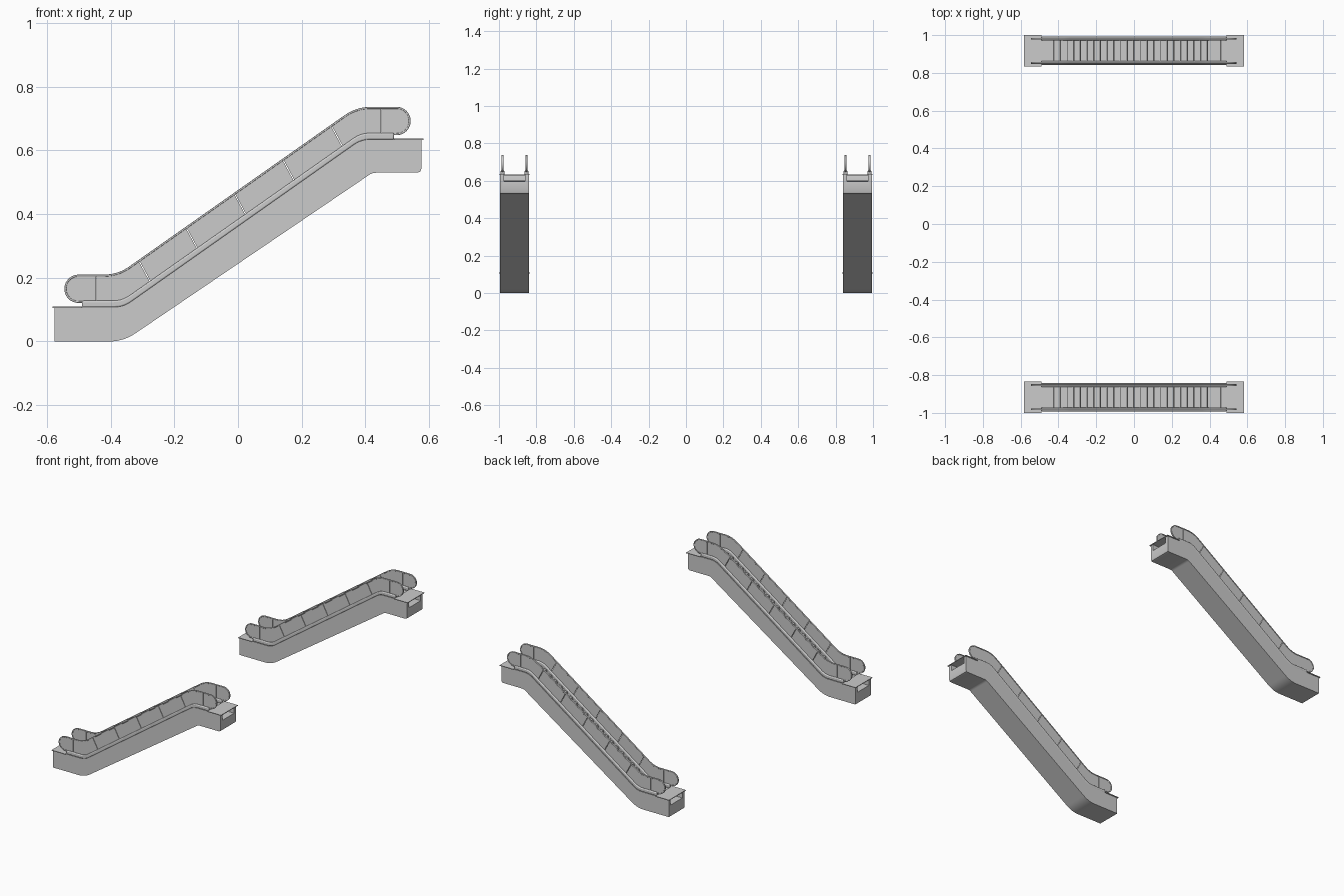
import bpy, bmesh, math
from mathutils import Vector

if "Cube" in bpy.data.objects:
    bpy.data.objects.remove(bpy.data.objects["Cube"])


def rounded(pts, n=7):
    """Open polyline from (x, z, tangent length), with curved corners."""
    out = []
    for i, (x, z, d) in enumerate(pts):
        p = Vector((x, z))
        if d == 0:
            out.append(p)
            continue
        a = p + (Vector(pts[i - 1][:2]) - p).normalized() * d
        b = p + (Vector(pts[i + 1][:2]) - p).normalized() * d
        for k in range(n + 1):
            t = k / n
            out.append(a * (1 - t) ** 2 + p * 2 * t * (1 - t) + b * t * t)
    return out


def height(path, x):
    for a, b in zip(path, path[1:]):
        if a.x <= x <= b.x:
            return a.y + (b.y - a.y) * (x - a.x) / max(b.x - a.x, 1e-9)
    return path[0].y if x < path[0].x else path[-1].y


def finish(name, bm, bevel=0):
    bmesh.ops.recalc_face_normals(bm, faces=bm.faces)
    me = bpy.data.meshes.new(name)
    bm.to_mesh(me)
    bm.free()
    ob = bpy.data.objects.new(name, me)
    bpy.context.collection.objects.link(ob)
    if bevel:
        m = ob.modifiers.new("bevel", 'BEVEL')
        m.width, m.segments, m.limit_method = bevel, 3, 'ANGLE'
        m.angle_limit = math.radians(50)
    return ob


def prism(name, polys, yc, half, bevel=0):
    """Extrude side-view outlines across y."""
    bm = bmesh.new()
    for poly in polys:
        f = [bm.verts.new((p[0], yc - half, p[1])) for p in poly]
        b = [bm.verts.new((p[0], yc + half, p[1])) for p in poly]
        bm.faces.new(f)
        bm.faces.new(b[::-1])
        for i in range(len(f)):
            j = (i + 1) % len(f)
            bm.faces.new((f[i], b[i], b[j], f[j]))
    return finish(name, bm, bevel)


# Side-view guide lines
body_low = rounded([(-.577, 0, 0), (-.36, 0, .045), (.422, .53, .012), (.563, .53, 0), (.572, .533, 0), (.576, .542, 0)])
body_top = rounded([(-.577, .108, 0), (-.36, .108, .03), (.388, .635, .03), (.563, .635, 0), (.572, .635, 0), (.576, .635, 0)])
deck_low = rounded([(-.49, .107, 0), (-.36, .107, .03), (.388, .634, .03), (.49, .634, 0)])
deck_top = rounded([(-.49, .128, 0), (-.364, .128, .03), (.386, .655, .03), (.49, .655, 0)])
rail_mid = rounded([(-.501, .207, 0), (-.377, .207, .045), (.373, .734, .045), (.498, .734, 0)])


def arc(cx, cz, r, a0, a1, n=16):
    return [Vector((cx + r * math.cos(math.radians(a0 + (a1 - a0) * k / n)),
                    cz + r * math.sin(math.radians(a0 + (a1 - a0) * k / n)))) for k in range(n + 1)]


def body(yc):
    # U-shaped truss lofted along the incline
    W, I, D = .0765, .057, .04
    bm = bmesh.new()
    rings = []
    for lo, hi in zip(body_low, body_top):
        sec = [(-W, lo), (-W, hi), (-I, hi), (-I, hi - Vector((0, D))),
               (I, hi - Vector((0, D))), (I, hi), (W, hi), (W, lo)]
        rings.append([bm.verts.new((p.x, yc + y, p.y)) for y, p in sec])
    for a, b in zip(rings, rings[1:]):
        for i in range(8):
            j = (i + 1) % 8
            bm.faces.new((a[i], a[j], b[j], b[i]))
    bm.faces.new(rings[0])
    bm.faces.new(rings[-1][::-1])
    finish("truss_body", bm)


def steps(yc):
    # Moving stairs as one stepped strip
    n, x0, x1 = 28, -.495, .495
    w = (x1 - x0) / n
    poly = []
    for k in range(n):
        xa = x0 + k * w
        z = height(body_top, xa + w / 2) - .003
        poly += [(xa, z), (xa + w - .002, z), (xa + w - .001, z - .003)]
    under = [(x0 + k * w, height(body_top, x0 + k * w) - .036) for k in range(n + 1)]
    prism("steps", [poly + under[::-1]], yc, .0555)


def glass_panels(yc):
    # Balustrade panels separated by narrow seams
    lean = .036
    seams = [(-.445, -.445)] + [(x, x + lean) for x in (-.311, -.163, -.011, .141, .293)] + [(.45, .45)]
    g = .0012
    polys = []
    for (t0, b0), (t1, b1) in zip(seams, seams[1:]):
        n = 14
        up = [t0 + g + (t1 - t0 - 2 * g) * k / n for k in range(n + 1)]
        dn = [b0 + g + (b1 - b0 - 2 * g) * k / n for k in range(n + 1)]
        polys.append([(x, height(rail_mid, x)) for x in up] +
                     [(x, height(deck_top, x) - .004) for x in dn[::-1]])
    # rounded newel ends
    polys.append([Vector((-.445 - g, .207))] + arc(-.501, .1655, .0415, 90, 270) + [Vector((-.445 - g, .124))])
    polys.append([Vector((.45 + g, .734))] + arc(.498, .6925, .0415, 90, -90) + [Vector((.45 + g, .651))])
    prism("glass_panels", polys, yc, .0025)


def handrail(yc):
    # Belt following the panel outline and both newel ends
    path = [Vector((-.47, .124))] + arc(-.501, .1655, .0415, 270, 90) + rail_mid[1:-1] \
        + arc(.498, .6925, .0415, 90, -90) + [Vector((.47, .651))]
    outer, inner = [], []
    for i, p in enumerate(path):
        t = (path[min(i + 1, len(path) - 1)] - path[max(i - 1, 0)]).normalized()
        nrm = Vector((-t.y, t.x))
        outer.append(p + nrm * .003)
        inner.append(p - nrm * .003)
    prism("handrail", [outer + inner[::-1]], yc, .0048, .0015)


for yc in (-.917, .917):
    body(yc)
    steps(yc)
    # Landing plates
    for s, z in ((-1, .1075), (1, .6355)):
        xa, xb = sorted((s * .583, s * .49))
        prism("landing_plate", [[(xa, z - .002), (xb, z - .002), (xb, z + .002), (xa, z + .002)]], yc, .083)
    for s in (-1, 1):
        ys = yc + s * .064
        prism("balustrade_deck", [deck_top + deck_low[::-1]], ys, .0105, .005)
        glass_panels(ys)
        handrail(ys)

# Smooth curves, keep creases crisp
bpy.ops.object.select_all(action='SELECT')
bpy.context.view_layer.objects.active = bpy.context.selected_objects[0]
bpy.ops.object.shade_smooth_by_angle(angle=math.radians(35))
